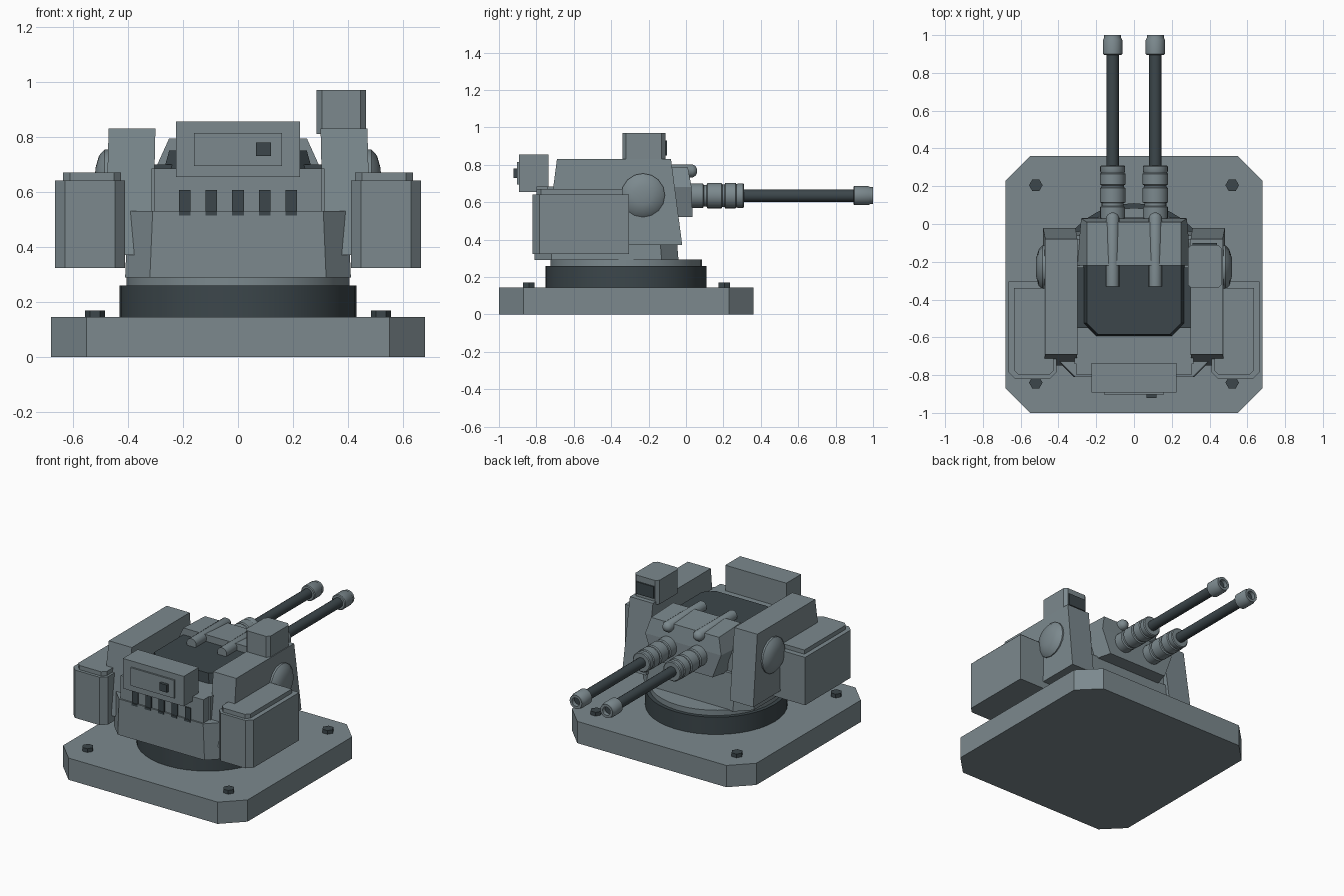
import bpy, bmesh, math
from mathutils import Matrix

if "Cube" in bpy.data.objects:
    bpy.data.objects.remove(bpy.data.objects["Cube"])


def material(name, rgb):
    m = bpy.data.materials.new(name)
    m.diffuse_color = (*rgb, 1)
    m.use_nodes = True
    m.node_tree.nodes["Principled BSDF"].inputs["Base Color"].default_value = m.diffuse_color
    return m


GREY = material("blue grey armour", (0.20, 0.25, 0.27))
DARK = material("dark gunmetal", (0.045, 0.062, 0.07))


def finish(name, bm, mat, smooth=False):
    bmesh.ops.recalc_face_normals(bm, faces=bm.faces)
    me = bpy.data.meshes.new(name)
    bm.to_mesh(me)
    bm.free()
    me.materials.append(mat)
    ob = bpy.data.objects.new(name, me)
    bpy.context.collection.objects.link(ob)
    if smooth:
        bpy.ops.object.select_all(action='DESELECT')
        bpy.context.view_layer.objects.active = ob
        ob.select_set(True)
        bpy.ops.object.shade_smooth_by_angle(angle=math.radians(35))
    return ob


def loft(name, rings, mat):
    """Closed solid through matching rings of points."""
    bm = bmesh.new()
    vs = [[bm.verts.new(p) for p in r] for r in rings]
    n = len(rings[0])
    for a, b in zip(vs, vs[1:]):
        for i in range(n):
            j = (i + 1) % n
            bm.faces.new((a[i], a[j], b[j], b[i]))
    bm.faces.new(vs[0])
    bm.faces.new(vs[-1])
    return finish(name, bm, mat)


def outline(x0, x1, y0, y1, front=0, back=0):
    """Rectangle with cut corners; front is the -y end."""
    pts = []
    for x, y, sx, sy, c in ((x0, y0, 1, 1, front), (x1, y0, -1, 1, front),
                            (x1, y1, -1, -1, back), (x0, y1, 1, -1, back)):
        if c:
            pair = [(x, y + sy * c), (x + sx * c, y)]
            pts += pair if sx * sy > 0 else pair[::-1]
        else:
            pts.append((x, y))
    return pts


def slab(name, x0, x1, y0, y1, z0, z1, mat=GREY, front=0, back=0):
    o = outline(x0, x1, y0, y1, front, back)
    return loft(name, [[(x, y, z) for x, y in o] for z in (z0, z1)], mat)


def lathe(name, profile, axis, at, mat, n=24, smooth=True):
    """Spin (radius, distance) pairs around an axis."""
    bm = bmesh.new()
    rings = []
    for r, d in profile:
        ring = []
        for i in range(n):
            a = 2 * math.pi * i / n
            u, v = r * math.cos(a), r * math.sin(a)
            p = {'x': (d, u, v), 'y': (u, d, v), 'z': (u, v, d)}[axis]
            ring.append(bm.verts.new([p[k] + at[k] for k in range(3)]))
        rings.append(ring)
    for a, b in zip(rings, rings[1:]):
        for i in range(n):
            j = (i + 1) % n
            bm.faces.new((a[i], a[j], b[j], b[i]))
    bm.faces.new(rings[0])
    bm.faces.new(rings[-1])
    return finish(name, bm, mat, smooth)


CY = -0.32  # turret axis

# Base plate, bolts and turntable
slab("base_plate", -0.68, 0.68, -1.0, 0.36, 0, 0.145, GREY, 0.13, 0.13)
for sx in (-1, 1):
    for y in (-0.84, 0.205):
        lathe("base_bolt", [(0.036, 0.14), (0.036, 0.17)], 'z',
              (sx * 0.52, y, 0), DARK, 6, False)
lathe("turntable_ring", [(0.43, 0.14), (0.43, 0.26)], 'z', (0, CY, 0), DARK, 40)
lathe("turntable_collar", [(0.405, 0.255), (0.405, 0.295)], 'z', (0, CY, 0), GREY, 40)

# Hull: wide lower part and narrower upper core
loft("hull_lower", [
    [(x, y, 0.29) for x, y in outline(-0.41, 0.41, -0.81, -0.04, 0.09, 0.09)],
    [(x, y, 0.53) for x, y in outline(-0.40, 0.40, -0.81, -0.06, 0.09, 0.09)]], GREY)
slab("hull_core", -0.315, 0.315, -0.74, -0.08, 0.50, 0.685)
slab("rear_plate", -0.305, 0.305, -0.80, -0.735, 0.52, 0.685)
for i in range(-2, 3):
    slab("rear_vent", i * 0.097 - 0.021, i * 0.097 + 0.021, -0.808, -0.79, 0.515, 0.607, DARK)
    slab("rear_vent_foot", i * 0.097 - 0.021, i * 0.097 + 0.021, -0.814, -0.80, 0.515, 0.53, DARK)

# Dark roof with cut rear corners and side ledges
loft("roof", [
    [(x, y, 0.66) for x, y in outline(-0.275, 0.275, -0.595, -0.10, 0.07)],
    [(x, y, 0.75) for x, y in outline(-0.25, 0.25, -0.585, -0.10, 0.06)]], DARK)
slab("roof_ledge", -0.312, 0.312, -0.55, -0.23, 0.66, 0.70, DARK)

# Gun mantlet, flaring toward its lower edge
loft("mantlet", [
    [(-0.29, -0.24, 0.52), (0.29, -0.24, 0.52), (0.22, 0.035, 0.52), (-0.22, 0.035, 0.52)],
    [(-0.302, -0.22, 0.68), (0.302, -0.22, 0.68), (0.28, 0.03, 0.68), (-0.28, 0.03, 0.68)],
    [(-0.25, -0.22, 0.795), (0.25, -0.22, 0.795), (0.25, 0.01, 0.785), (-0.25, 0.01, 0.785)]], GREY)

for s in (-1, 1):
    # Sloped cheek armour
    prof = [(-0.75, 0.37), (-0.02, 0.37), (-0.08, 0.83), (-0.69, 0.83)]
    loft("cheek_armour", [
        [(s * (0.30 + 0.01 * (z < 0.5)), y, z) for y, z in prof],
        [(s * (0.47 + 0.012 * (z < 0.5)), y, z) for y, z in prof]], GREY)

    # Pivot dome on the cheek
    lathe("pivot_dome", [(0.117, s * 0.44), (0.117, s * 0.485), (0.095, s * 0.505),
                         (0.05, s * 0.518), (0.01, s * 0.52)],
          'x', (0, -0.23, 0.637), GREY, 16)

    # Ammunition pod and lid
    a, b = sorted((s * 0.41, s * 0.665))
    slab("ammo_pod", a, b, -0.82, -0.305, 0.323, 0.642, GREY, 0.036)
    a, b = sorted((s * 0.425, s * 0.635))
    slab("ammo_pod_lid", a, b, -0.80, -0.34, 0.64, 0.67, GREY, 0.025)

    # Gun: ringed sleeve, barrel, muzzle and bore
    at = (s * 0.113, 0, 0.635)
    lathe("barrel_sleeve", [
        (0.052, -0.05), (0.052, 0.02), (0.066, 0.025), (0.066, 0.09), (0.058, 0.095),
        (0.058, 0.11), (0.068, 0.115), (0.068, 0.19), (0.06, 0.195), (0.06, 0.205),
        (0.068, 0.21), (0.068, 0.265), (0.062, 0.27), (0.066, 0.28), (0.066, 0.305),
        (0.06, 0.31)], 'y', at, GREY)
    lathe("barrel", [(0.033, 0.30), (0.033, 0.91)], 'y', at, DARK, 16)
    lathe("muzzle", [(0.046, 0.895), (0.051, 0.90), (0.051, 0.975), (0.045, 0.985),
                     (0.045, 1.0), (0.028, 1.0), (0.026, 0.96)], 'y', at, GREY)
    lathe("muzzle_bore", [(0.027, 0.96), (0.027, 0.975)], 'y', at, DARK, 16)

    # Recoil rod through the mantlet
    lathe("recoil_rod", [(0.035, -0.33), (0.035, 0.035), (0.025, 0.052), (0.008, 0.06)],
          'y', (s * 0.113, 0, 0.767), GREY, 16)

# Rear equipment box with panel and button
slab("rear_box", -0.225, 0.225, -0.892, -0.735, 0.655, 0.855)
slab("rear_box_panel", -0.16, 0.16, -0.903, -0.89, 0.695, 0.815)
slab("rear_box_button", 0.065, 0.12, -0.922, -0.90, 0.73, 0.78, DARK)

# Sight housing with forward lens
slab("sight_housing", 0.285, 0.465, -0.34, -0.11, 0.81, 0.97, GREY, 0.02, 0.02)
slab("sight_lens", 0.31, 0.44, -0.115, -0.101, 0.85, 0.93, DARK)
